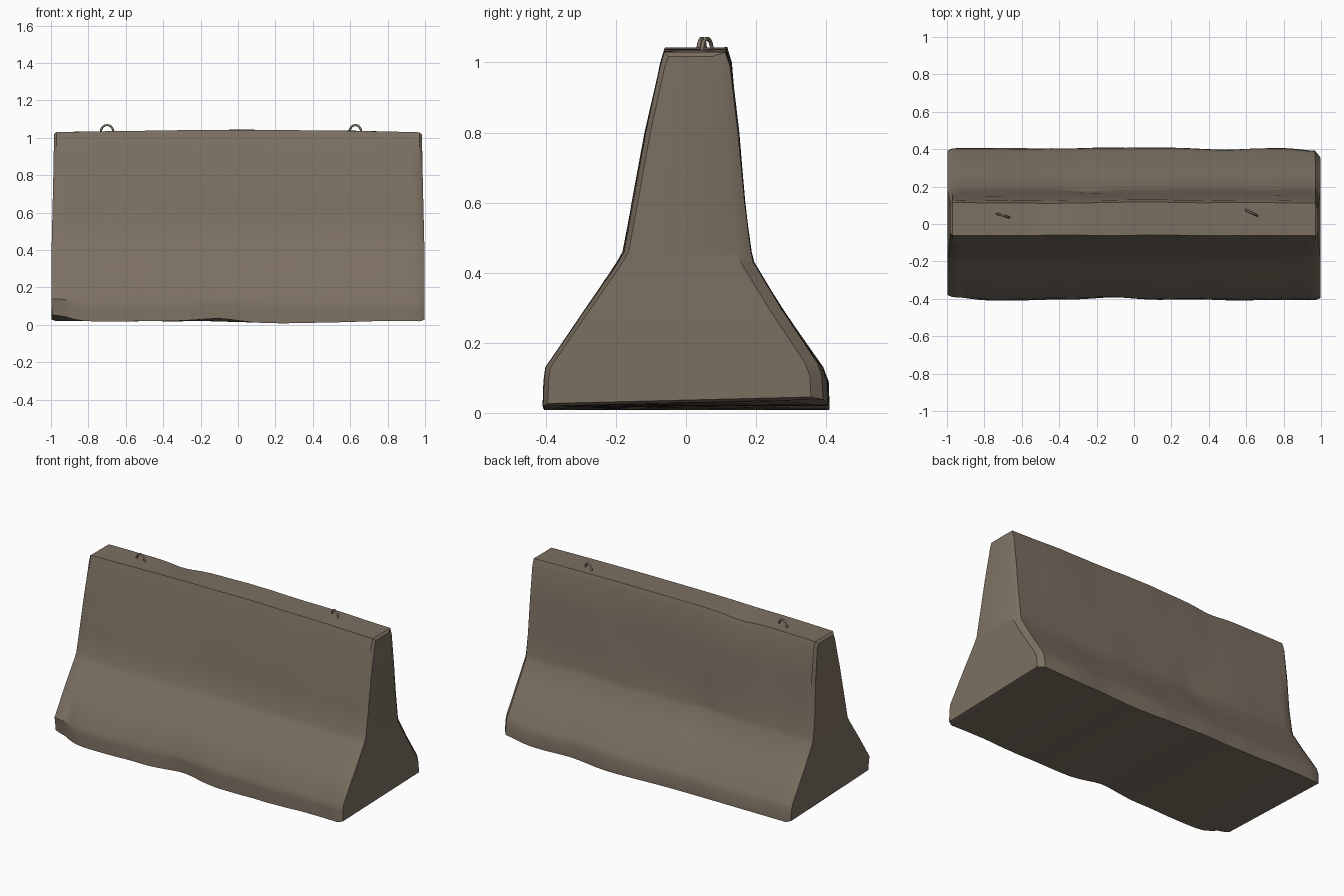
import bpy, bmesh, math
from mathutils import Vector, noise

if "Cube" in bpy.data.objects:
    bpy.data.objects.remove(bpy.data.objects["Cube"], do_unlink=True)


def material(name, rgb):
    m = bpy.data.materials.new(name)
    m.use_nodes = True
    color = (*rgb, 1)
    m.diffuse_color = color
    bsdf = m.node_tree.nodes["Principled BSDF"]
    bsdf.inputs["Base Color"].default_value = color
    bsdf.inputs["Roughness"].default_value = 0.9
    return m


concrete = material("weathered concrete", (0.20, 0.16, 0.12))

# Cross-section rows: height, front y, back y
SECTION = [(1.042, -0.06, 0.115), (1.0, -0.072, 0.128), (0.8, -0.117, 0.147),
           (0.6, -0.152, 0.166), (0.46, -0.178, 0.184), (0.43, -0.195, 0.191),
           (0.3, -0.283, 0.272), (0.13, -0.398, 0.388), (0.09, -0.403, 0.403),
           (0.02, -0.406, 0.406)]
# Worn dents: centre, radius, depth
DENTS = [((-0.45, 0.12, 1.04), 0.12, 0.014), ((-0.25, 0.2, 0.42), 0.09, 0.015),
         ((-0.1, -0.41, 0.02), 0.14, 0.022), ((0.5, 0.4, 0.05), 0.15, 0.012),
         ((-0.97, -0.41, 0.03), 0.09, 0.04), ((0.98, 0.4, 0.05), 0.12, 0.025),
         ((0.0, 0.3, 0.25), 0.08, 0.01)]


def weather(p):
    """Uneven cast surface with a few worn dents."""
    p = p.copy()
    wob = noise.noise(p * 3.1) * 0.006 + noise.noise(p * 8) * 0.002
    p.y += wob
    if p.z > 0.9:
        p.z -= 0.012 * p.x ** 2 - wob * 0.5
    elif p.z < 0.06:
        p.z += wob * 0.6 - 0.013 * math.exp(-((p.x - 0.25) / 0.3) ** 2)
    for c, r, depth in DENTS:
        d = (p - Vector(c)).length
        toward = Vector((p.x * 0.95, 0.03, 0.5)) - p
        p += toward.normalized() * depth * math.exp(-(d / r) ** 2)
    return p


def build_barrier():
    bm = bmesh.new()
    steps = 44
    xs = [-0.97 + 1.94 * i / steps for i in range(steps + 1)]
    stations = [(-1, True)] + [(x, False) for x in xs] + [(1, True)]
    rings = []
    for x, end in stations:
        front, back = [], []
        for z, yf, yb in SECTION:
            px, pz = x, z
            if end:
                # Chamfered ends, deepest on the back of the +x end
                flare = min(1, max(0, (z - 0.35) / 0.6))
                px = x * (0.998 - 0.014 * flare)
                yf += 0.013
                yb -= 0.036 if x > 0 else 0.014
                if z > 1.01:
                    pz -= 0.012
                elif z < 0.05:
                    pz += 0.008
            front.append(bm.verts.new(weather(Vector((px, yf, pz)))))
            back.append(bm.verts.new(weather(Vector((px, yb, pz)))))
        rings.append((front, back))

    # Long sides, top and underside
    for a, b in zip(rings, rings[1:]):
        loop_a, loop_b = a[0] + a[1][::-1], b[0] + b[1][::-1]
        n = len(loop_a)
        for i in range(n):
            j = (i + 1) % n
            bm.faces.new((loop_a[i], loop_a[j], loop_b[j], loop_b[i]))
    # Flat ends as strips between the front and back edges
    for front, back in (rings[0], rings[-1]):
        for i in range(len(front) - 1):
            bm.faces.new((front[i], back[i], back[i + 1], front[i + 1]))
    bmesh.ops.recalc_face_normals(bm, faces=bm.faces)

    me = bpy.data.meshes.new("concrete_barrier")
    bm.to_mesh(me)
    bm.free()
    ob = bpy.data.objects.new("concrete_barrier", me)
    bpy.context.collection.objects.link(ob)
    me.materials.append(concrete)
    bpy.ops.object.select_all(action='DESELECT')
    ob.select_set(True)
    bpy.context.view_layer.objects.active = ob
    bpy.ops.object.shade_smooth_by_angle(angle=math.radians(34))


def lifting_loop(name, start, end):
    """Bent steel bar set into the top."""
    cu = bpy.data.curves.new(name, 'CURVE')
    cu.dimensions = '3D'
    cu.bevel_depth = 0.006
    cu.bevel_resolution = 1
    cu.use_fill_caps = True
    sp = cu.splines.new('POLY')
    count = 9
    sp.points.add(count - 1)
    a, b = Vector(start), Vector(end)
    for i, pt in enumerate(sp.points):
        t = math.pi * i / (count - 1)
        p = a.lerp(b, (1 - math.cos(t)) / 2)
        pt.co = (p.x, p.y, 1.02 + 0.048 * math.sin(t) ** 0.8, 1)
    cu.materials.append(concrete)
    ob = bpy.data.objects.new(name, cu)
    bpy.context.collection.objects.link(ob)


build_barrier()
lifting_loop("right_lifting_loop", (-0.735, 0.055, 0), (-0.665, 0.035, 0))
lifting_loop("left_lifting_loop", (0.595, 0.075, 0), (0.66, 0.045, 0))
